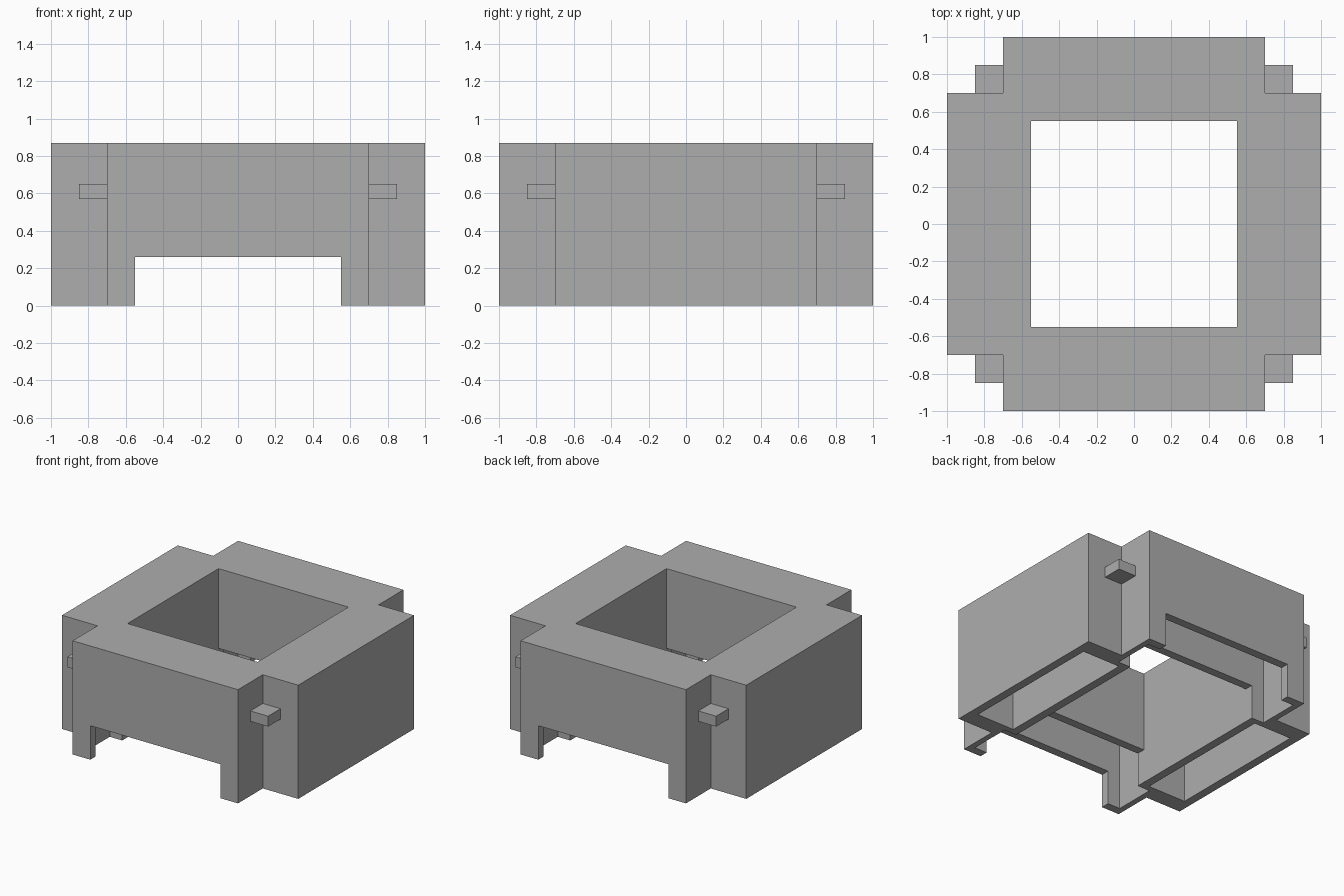
import bpy
import bmesh
from mathutils import Vector

old = bpy.data.objects.get("Cube")
if old:
    bpy.data.objects.remove(old, do_unlink=True)

# Main dimensions
HEIGHT = 0.87
ARM = 0.7         # half width of each arm of the cross
HOLE = 0.55       # half width of the central opening
INNER = 0.615     # cavity face next to the opening
OUTER = 0.935     # cavity face next to the outside
ROOF = 0.81       # underside of the top plate
ARCH = 0.26       # height of the front and back notch

grey = bpy.data.materials.new("light_grey")
grey.use_nodes = True
grey.diffuse_color = (0.42, 0.42, 0.42, 1)
grey.node_tree.nodes["Principled BSDF"].inputs["Base Color"].default_value = grey.diffuse_color


def add_object(name, bm):
    bmesh.ops.recalc_face_normals(bm, faces=bm.faces[:])
    mesh = bpy.data.meshes.new(name)
    bm.to_mesh(mesh)
    bm.free()
    mesh.materials.append(grey)
    obj = bpy.data.objects.new(name, mesh)
    bpy.context.scene.collection.objects.link(obj)
    return obj


def box(name, low, high):
    low, high = Vector(low), Vector(high)
    bm = bmesh.new()
    bmesh.ops.create_cube(bm, size=1)
    bmesh.ops.scale(bm, vec=high - low, verts=bm.verts)
    bmesh.ops.translate(bm, vec=(low + high) / 2, verts=bm.verts)
    return add_object(name, bm)


def cut(target, low, high):
    cutter = box("cutter", low, high)
    cutter.hide_render = True
    mod = target.modifiers.new("cut", "BOOLEAN")
    mod.operation = "DIFFERENCE"
    mod.solver = "EXACT"
    mod.object = cutter
    bpy.context.view_layer.objects.active = target
    bpy.ops.object.modifier_apply(modifier=mod.name)
    bpy.data.objects.remove(cutter, do_unlink=True)


# Cross-shaped body, extruded from its plan
corner = [(1, ARM), (ARM, ARM), (ARM, 1)]
plan = []
for turn in range(4):
    plan += corner
    corner = [(-y, x) for x, y in corner]
bm = bmesh.new()
face = bm.faces.new([bm.verts.new((x, y, 0)) for x, y in plan])
top = bmesh.ops.extrude_face_region(bm, geom=[face])["geom"]
bmesh.ops.translate(bm, vec=(0, 0, HEIGHT),
                    verts=[v for v in top if isinstance(v, bmesh.types.BMVert)])
body = add_object("hollow_body", bm)

# Central opening
cut(body, (-HOLE, -HOLE, -0.2), (HOLE, HOLE, 1.2))

# Cavities under each arm, open at the bottom
for side in (-1, 1):
    near, far = sorted((side * INNER, side * OUTER))
    cut(body, (near, -0.57, -0.2), (far, 0.57, ROOF))
    cut(body, (-0.655, near, -0.2), (0.655, far, ROOF))

# Notch running from front to back
cut(body, (-HOLE, -1.2, -0.2), (HOLE, 1.2, ARCH))

# Pegs in the four inside corners
for x_name, sx in (("right", -1), ("left", 1)):
    for y_name, sy in (("front", -1), ("back", 1)):
        xs = sorted((sx * ARM, sx * 0.85))
        ys = sorted((sy * ARM, sy * 0.85))
        box(f"{y_name}_{x_name}_peg", (xs[0], ys[0], 0.57), (xs[1], ys[1], 0.65))
